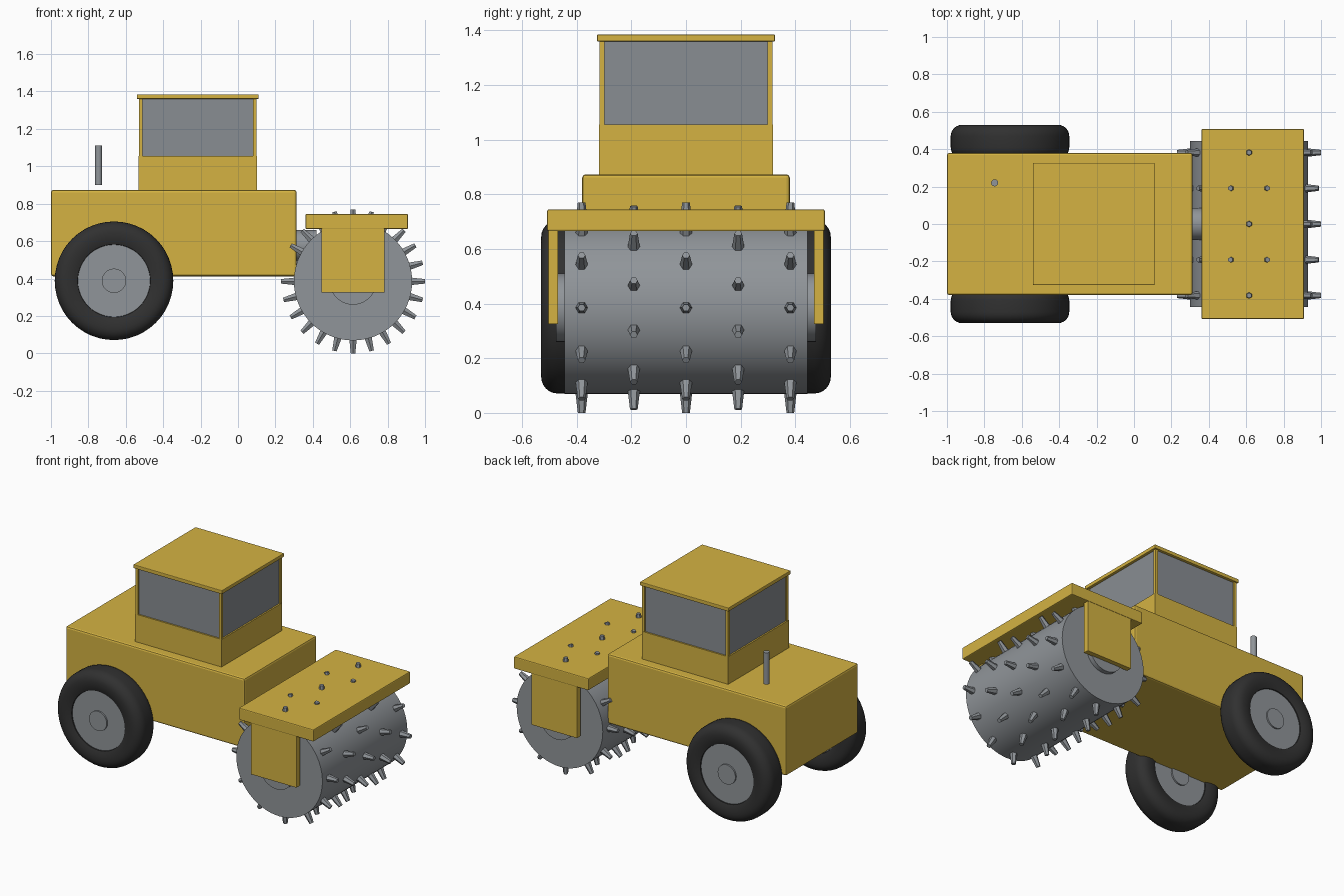
import bpy, bmesh
from math import cos, sin, pi, radians
from mathutils import Matrix, Vector

if "Cube" in bpy.data.objects:
    bpy.data.objects.remove(bpy.data.objects["Cube"])


def material(name, rgb):
    m = bpy.data.materials.new(name)
    m.use_nodes = True
    color = (*rgb, 1)
    m.diffuse_color = color
    bsdf = next(n for n in m.node_tree.nodes if n.type == "BSDF_PRINCIPLED")
    bsdf.inputs["Base Color"].default_value = color
    return m


YELLOW = material("machine yellow", (0.66, 0.45, 0.055))
STEEL = material("steel grey", (0.28, 0.30, 0.32))
GLASS = material("window grey", (0.25, 0.27, 0.29))
RUBBER = material("tyre black", (0.03, 0.03, 0.03))


def finish(name, bm, mat, smooth=False):
    bmesh.ops.recalc_face_normals(bm, faces=bm.faces)
    mesh = bpy.data.meshes.new(name)
    bm.to_mesh(mesh)
    bm.free()
    mesh.materials.append(mat)
    ob = bpy.data.objects.new(name, mesh)
    bpy.context.collection.objects.link(ob)
    if smooth:
        bpy.ops.object.select_all(action="DESELECT")
        ob.select_set(True)
        bpy.context.view_layer.objects.active = ob
        bpy.ops.object.shade_smooth_by_angle(angle=radians(35))
    return ob


def box(name, mat, x, y, z, bevel=0):
    """Box from (min, max) ranges on each axis."""
    bm = bmesh.new()
    bmesh.ops.create_cube(bm, size=1)
    for v in bm.verts:
        v.co = [(r[0] + r[1]) / 2 + c * (r[1] - r[0]) for c, r in zip(v.co, (x, y, z))]
    if bevel:
        bmesh.ops.bevel(bm, geom=bm.edges[:], offset=bevel, segments=2,
                        profile=0.5, affect="EDGES")
    return finish(name, bm, mat)


def lathe(name, mat, profile, center, axis="Y", steps=48):
    """Revolve (radius, offset along axis) points around an axis through center."""
    bm = bmesh.new()
    verts = [bm.verts.new((r, h, 0)) for r, h in profile]
    edges = [bm.edges.new(p) for p in zip(verts, verts[1:])]
    bmesh.ops.spin(bm, geom=verts + edges, cent=(0, 0, 0), axis=(0, 1, 0),
                   angle=2 * pi, steps=steps)
    bmesh.ops.remove_doubles(bm, verts=bm.verts, dist=0.0001)
    turn = {"Y": Matrix(), "X": Matrix.Rotation(-pi / 2, 4, "Z"),
            "Z": Matrix.Rotation(pi / 2, 4, "X")}[axis]
    bm.transform(Matrix.Translation(center) @ turn)
    return finish(name, bm, mat, True)


def rod(name, mat, radius, half, center, axis="Y", steps=48):
    return lathe(name, mat, [(0, -half), (radius, -half), (radius, half), (0, half)],
                 center, axis, steps)


# Body and cab
box("body", YELLOW, (-1, 0.313), (-0.38, 0.38), (0.412, 0.873), 0.012)
box("cab_base", YELLOW, (-0.532, 0.102), (-0.318, 0.318), (0.86, 1.056))
box("cab_windows", GLASS, (-0.522, 0.092), (-0.308, 0.308), (1.05, 1.365))
box("cab_roof", YELLOW, (-0.54, 0.11), (-0.326, 0.326), (1.36, 1.385), 0.004)
for px, xs in (("rear", (-0.53, -0.511)), ("front", (0.081, 0.1))):
    for side, s in (("left", 1), ("right", -1)):
        box(f"cab_post_{px}_{side}", YELLOW, xs, sorted((s * 0.298, s * 0.317)), (1.05, 1.365))
rod("exhaust_pipe", STEEL, 0.019, 0.105, (-0.745, 0.22, 1.005), "Z", 16)
rod("articulation_joint", STEEL, 0.085, 0.07, (0.35, 0, 0.575), "X", 32)

# Tyre cross-section with rounded shoulders
R, W, C = 0.317, 0.09, 0.06
half = [(R - C + C * cos(a), W - C + C * sin(a)) for a in (i * pi / 12 for i in range(7))]
half += [(0.225, W), (0.195, W - 0.012), (0.19, W - 0.03)]
tyre = half[::-1] + [(r, -h) for r, h in half]
tyre.append(tyre[0])

# Rear wheels
for side, s in (("left", 1), ("right", -1)):
    center = Vector((-0.663, s * 0.44, 0.388))
    lathe("tyre_" + side, RUBBER, tyre, center)
    rod("wheel_disc_" + side, STEEL, 0.196, 0.072, center)
    rod("wheel_cap_" + side, STEEL, 0.065, 0.082, center, steps=32)

# Drum with staggered rows of spikes
DRUM = Vector((0.615, 0, 0.385))
rod("drum", STEEL, 0.316, 0.445, DRUM, steps=64)
rod("drum_axle", STEEL, 0.125, 0.475, DRUM)
bm = bmesh.new()
for row in range(-2, 3):
    for k in range(12):
        angle = k * pi / 6 + (row % 2) * pi / 12
        place = (Matrix.Translation(DRUM + Vector((0, row * 0.191, 0)))
                 @ Matrix.Rotation(angle, 4, "Y") @ Matrix.Translation((0, 0, 0.343)))
        bmesh.ops.create_cone(bm, cap_ends=True, segments=6, radius1=0.024,
                              radius2=0.014, depth=0.084, matrix=place)
finish("drum_spikes", bm, STEEL)

# Drum frame
box("drum_cover", YELLOW, (0.361, 0.909), (-0.508, 0.508), (0.665, 0.745), 0.006)
for side, s in (("left", 1), ("right", -1)):
    box("drum_bracket_" + side, YELLOW, (0.446, 0.783), sorted((s * 0.468, s * 0.505)),
        (0.325, 0.69), 0.003)
